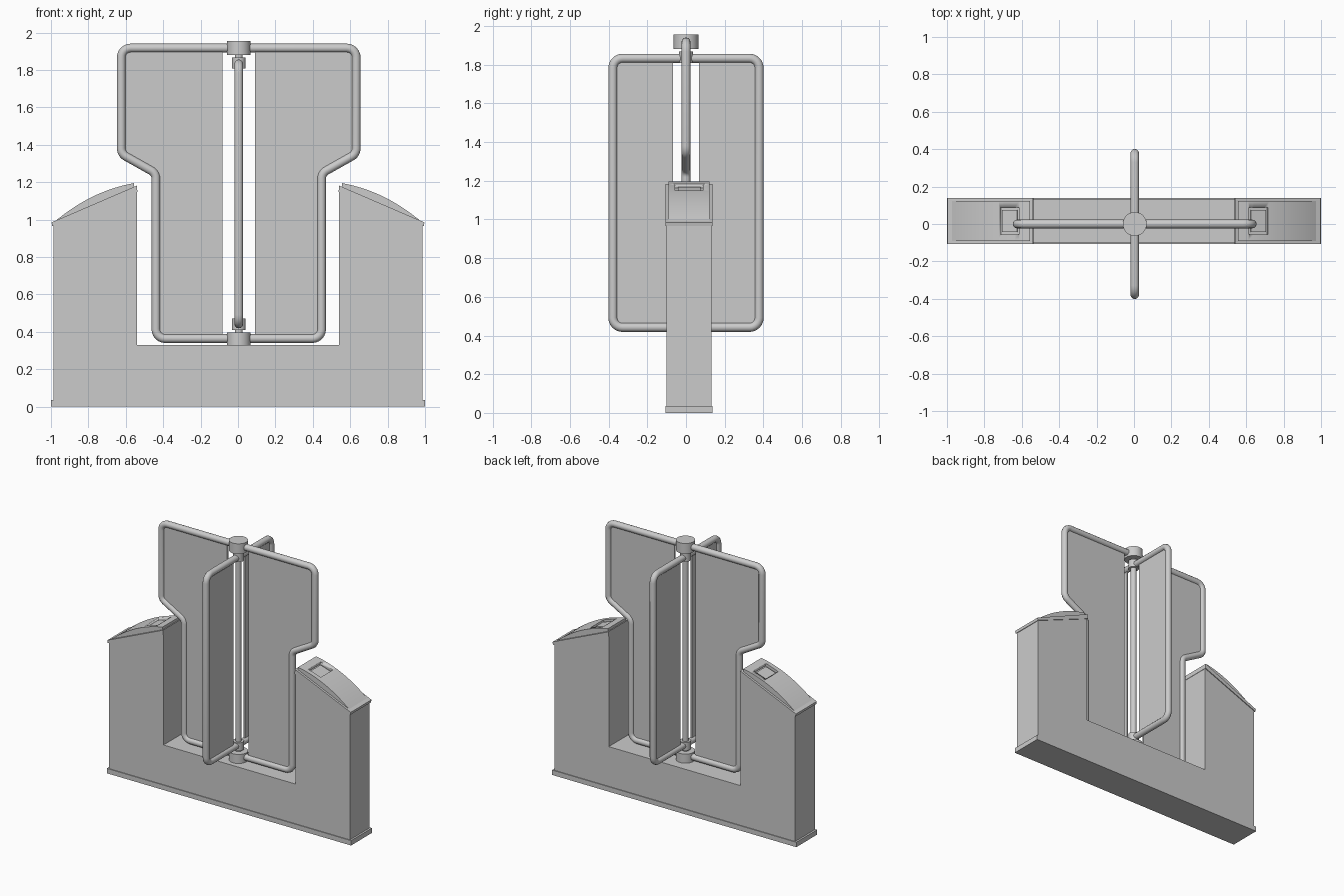
import bpy, bmesh, math
from mathutils import Vector

if "Cube" in bpy.data.objects:
    bpy.data.objects.remove(bpy.data.objects["Cube"])

CY = 0.016          # depth centre of the cabinets
AX = 0.004          # x of the rotor axis


def finish(name, bm, smooth=True):
    bmesh.ops.recalc_face_normals(bm, faces=bm.faces[:])
    me = bpy.data.meshes.new(name)
    bm.to_mesh(me)
    bm.free()
    ob = bpy.data.objects.new(name, me)
    bpy.context.collection.objects.link(ob)
    if smooth:
        select(ob)
        bpy.ops.object.shade_smooth_by_angle(angle=math.radians(35))
    return ob


def select(ob):
    bpy.ops.object.select_all(action='DESELECT')
    ob.select_set(True)
    bpy.context.view_layer.objects.active = ob


def prism(name, pts, offset):
    """Extrude a closed 3D outline along a vector."""
    bm = bmesh.new()
    f = bm.faces.new([bm.verts.new(p) for p in pts])
    ext = bmesh.ops.extrude_face_region(bm, geom=[f])
    bmesh.ops.translate(bm, vec=offset, verts=[v for v in ext['geom'] if isinstance(v, bmesh.types.BMVert)])
    return finish(name, bm)


def slab(name, outline, half):
    """Front (x, z) outline given depth around the cabinet centre."""
    return prism(name, [(x, CY - half, z) for x, z in outline], Vector((0, 2 * half, 0)))


def cylinder(name, r, z0, z1, segs=32):
    bm = bmesh.new()
    bmesh.ops.create_cone(bm, cap_ends=True, segments=segs, radius1=r, radius2=r, depth=z1 - z0)
    bmesh.ops.translate(bm, vec=(AX, 0, (z0 + z1) / 2), verts=bm.verts[:])
    return finish(name, bm)


def fillet(pts, r, steps=6):
    """Round the inner corners of an open 2D path."""
    pts = [Vector(p) for p in pts]
    out = [pts[0]]
    for a, b, c in zip(pts, pts[1:], pts[2:]):
        u, v = (a - b).normalized(), (c - b).normalized()
        half = u.angle(v) / 2
        t = r / math.tan(half)
        centre = b + (u + v).normalized() * (r / math.sin(half))
        s, e = b + u * t - centre, b + v * t - centre
        total = s.angle(e)
        for i in range(steps + 1):
            k = i / steps
            out.append(centre + (s * math.sin((1 - k) * total) + e * math.sin(k * total)) / math.sin(total))
    return out + [pts[-1]]


def tube(name, pts, r):
    cu = bpy.data.curves.new(name, 'CURVE')
    cu.dimensions = '3D'
    cu.bevel_depth = r
    cu.bevel_resolution = 4
    sp = cu.splines.new('POLY')
    sp.points.add(len(pts) - 1)
    for p, co in zip(sp.points, pts):
        p.co = (*co, 1)
    sp.use_smooth = True
    ob = bpy.data.objects.new(name, cu)
    bpy.context.collection.objects.link(ob)
    select(ob)
    bpy.ops.object.convert(target='MESH')


def wing(name, path, gap, d):
    """Tubular frame and thin panel, radiating from the axis along d."""
    d = Vector(d)
    place = lambda p: Vector((AX, 0, 0)) + d * p[0] + Vector((0, 0, p[1]))
    round_path = fillet(path, 0.05)
    tube(name + "_frame", [place(p) for p in round_path], 0.0235)
    outline = [(max(p[0], gap), p[1]) for p in round_path]
    n = Vector((-d.y, d.x, 0)) * 0.006
    prism(name + "_panel", [place(p) - n for p in outline], n * 2)


# Base: plinth and low bridge
slab("plinth", [(-1, 0), (1, 0), (1, 0.036), (-1, 0.036)], 0.122)
slab("bridge", [(-0.545, 0.03), (0.54, 0.03), (0.54, 0.33), (-0.545, 0.33)], 0.116)

# Cabinets with sloping lids, domed tops and recessed card readers
arc = []
p0, pm, p2 = Vector((0.985, 0.985)), Vector((0.77, 1.178)), Vector((0.555, 1.195))
pm = Vector((0.785, 1.155))
for i in range(17):
    t = i / 16
    arc.append(p0 * (1 - t) ** 2 + pm * (2 * t * (1 - t)) + p2 * t * t)
for side, s in (("left", -1), ("right", 1)):
    def mir(pts):
        return [(s * x, z) for x, z in pts]
    slab(side + "_cabinet", mir([(0.54, 0.03), (0.986, 0.03), (0.986, 0.97), (0.54, 1.15)]), 0.116)
    slab(side + "_lid_rim", mir([(0.538, 1.147), (0.993, 0.965), (0.997, 0.985), (0.54, 1.182)]), 0.122)
    dome = slab(side + "_lid_dome", mir(arc + [(0.555, 1.16), (0.98, 0.98)]), 0.106)
    cut = slab(side + "_reader_cutter",
               mir([(0.61, 1.163), (0.71, 1.132), (0.74, 1.23), (0.64, 1.26)]), 0.072)
    cut.hide_render = True
    cut.hide_viewport = True
    mod = dome.modifiers.new("reader_recess", 'BOOLEAN')
    mod.object = cut
    mod.operation = 'DIFFERENCE'
    mod.solver = 'EXACT'
    slab(side + "_reader_pad", mir([(0.622, 1.158), (0.704, 1.132), (0.707, 1.142), (0.625, 1.168)]), 0.058)

# Central post, hubs and clamps
cylinder("post", 0.021, 0.34, 1.93, 24)
cylinder("top_hub", 0.064, 1.88, 1.956)
cylinder("bottom_hub", 0.064, 0.328, 0.397)
cylinder("top_clamp", 0.037, 1.808, 1.868, 24)
cylinder("bottom_clamp", 0.037, 0.41, 0.47, 24)

# Four rotor wings: two stepped, two rectangular
stepped = [(0, 1.917), (0.628, 1.917), (0.628, 1.352), (0.443, 1.248), (0.443, 0.364), (0, 0.364)]
plain = [(0, 1.833), (0.378, 1.833), (0.378, 0.442), (0, 0.442)]
for name, path, gap, d in (("right_wing", stepped, 0.088, (1, 0, 0)),
                           ("left_wing", stepped, 0.088, (-1, 0, 0)),
                           ("front_wing", plain, 0.066, (0, -1, 0)),
                           ("back_wing", plain, 0.066, (0, 1, 0))):
    wing(name, path, gap, d)
